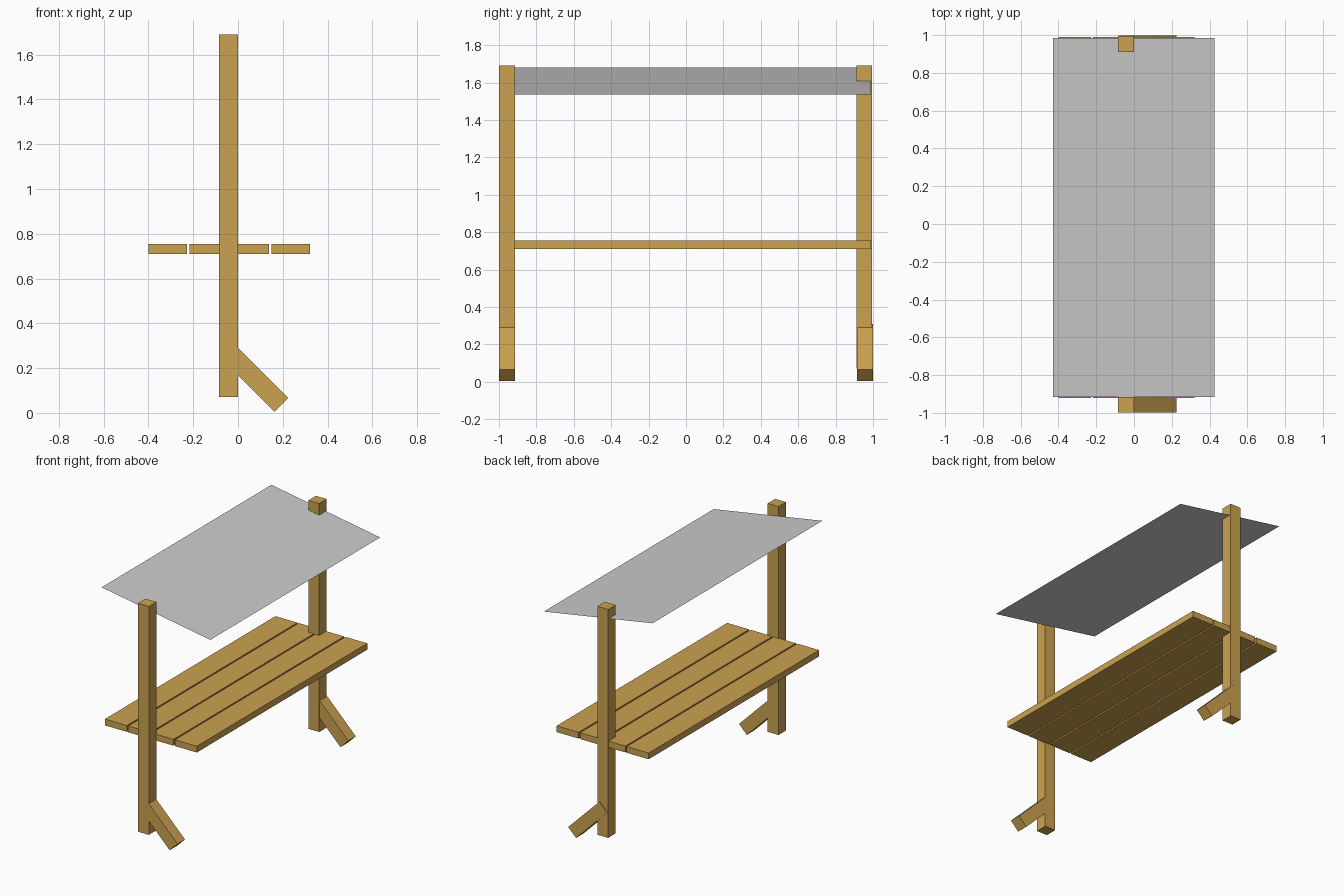
import bpy
import bmesh
import math

if "Cube" in bpy.data.objects:
    bpy.data.objects.remove(bpy.data.objects["Cube"])

wood = bpy.data.materials.new("wood")
wood.diffuse_color = (0.60, 0.36, 0.08, 1)
wood.use_nodes = True
wood.node_tree.nodes["Principled BSDF"].inputs["Base Color"].default_value = wood.diffuse_color


def make_object(name, bm, material=None):
    mesh = bpy.data.meshes.new(name)
    bm.to_mesh(mesh)
    bm.free()
    obj = bpy.data.objects.new(name, mesh)
    bpy.context.collection.objects.link(obj)
    if material:
        mesh.materials.append(material)
    return obj


def box(name, center, size, tilt=0.0):
    bm = bmesh.new()
    bmesh.ops.create_cube(bm, size=1)
    bmesh.ops.scale(bm, vec=size, verts=bm.verts)
    obj = make_object(name, bm, wood)
    obj.location = center
    obj.rotation_euler.y = tilt
    return obj


# End posts, each with a 45 degree brace rooted inside it
for side, post_y, brace_y in (("front", -0.957, -0.957), ("back", 0.953, 0.957)):
    box(side + "_post", (-0.043, post_y, 0.88), (0.085, 0.084, 1.62))
    box(side + "_brace", (0.072, brace_y, 0.157), (0.345, 0.084, 0.087), math.radians(45))

# Table top planks
for i in range(4):
    box(f"plank_{i + 1}", (-0.314 + 0.183 * i, 0.035, 0.732), (0.172, 1.91, 0.045))

# Thin sloping roof sheet, lower on the +x side
bm = bmesh.new()
corners = [(-0.428, -0.917, 1.68), (0.425, -0.917, 1.535),
           (0.425, 0.986, 1.535), (-0.428, 0.986, 1.68)]
bm.faces.new([bm.verts.new(c) for c in corners])
make_object("roof_sheet", bm)
